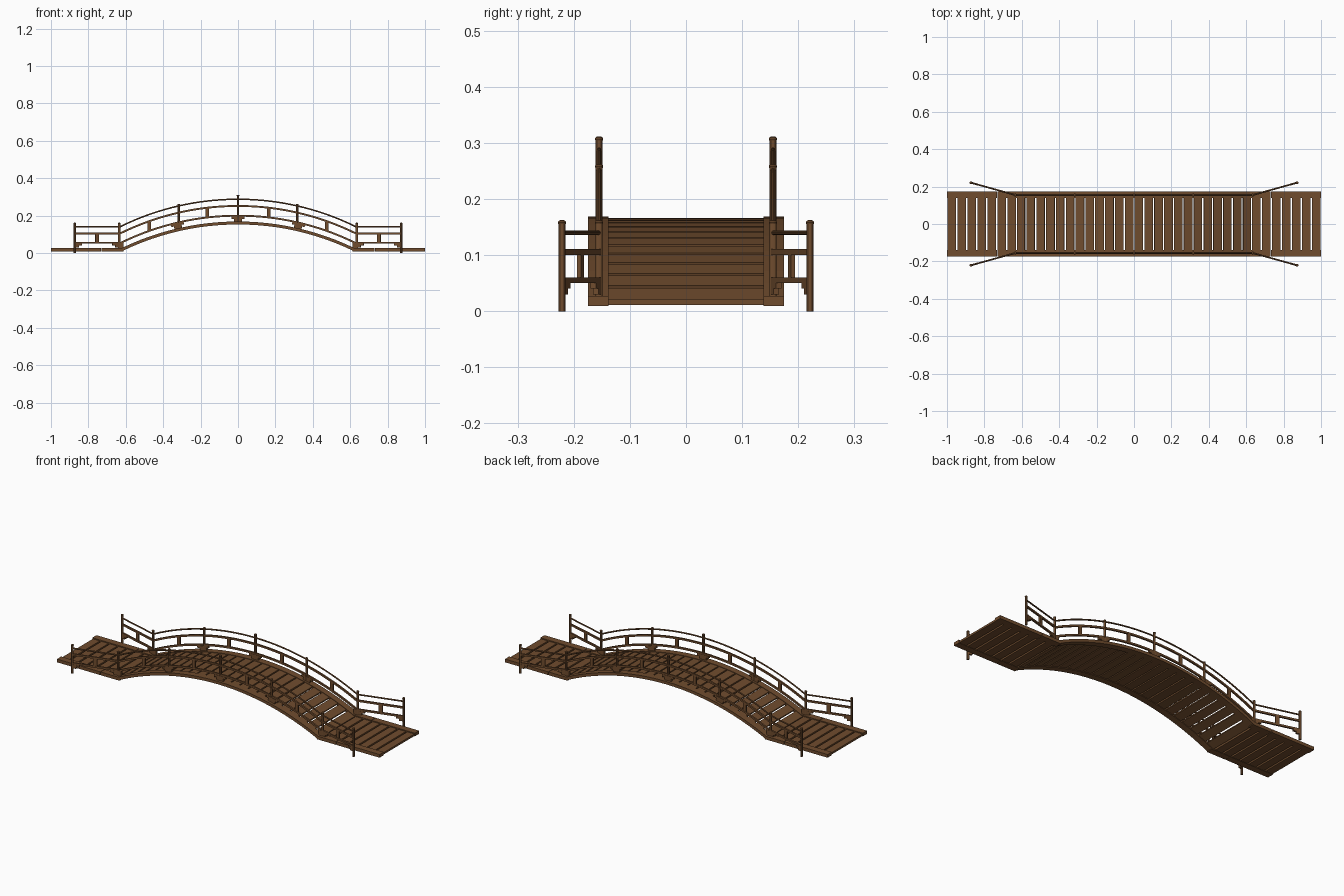
import bpy, bmesh, math
from mathutils import Vector, Matrix

if "Cube" in bpy.data.objects:
    bpy.data.objects.remove(bpy.data.objects["Cube"])

wood = bpy.data.materials.new("wood")
wood.diffuse_color = (0.16, 0.072, 0.027, 1)
wood.use_nodes = True
wood.node_tree.nodes["Principled BSDF"].inputs["Base Color"].default_value = wood.diffuse_color

HALF, RISE = 0.62, 0.142
R = (HALF ** 2 + RISE ** 2) / (2 * RISE)
POST_Y = 0.155


def drop(x):
    return R - math.sqrt(R * R - x * x)


def arc(z_mid, x0, x1, n, y):
    xs = [x0 + (x1 - x0) * i / n for i in range(n + 1)]
    return [Vector((x, y, z_mid - drop(x))) for x in xs]


def finish(bm, name, axes="", smooth=False):
    bmesh.ops.recalc_face_normals(bm, faces=bm.faces)
    me = bpy.data.meshes.new(name)
    bm.to_mesh(me)
    bm.free()
    me.materials.append(wood)
    ob = bpy.data.objects.new(name, me)
    bpy.context.collection.objects.link(ob)
    if axes:
        m = ob.modifiers.new("mirror", 'MIRROR')
        m.use_axis = ("x" in axes, "y" in axes, False)
        m.use_mirror_merge = False
    if smooth:
        bpy.context.view_layer.objects.active = ob
        ob.select_set(True)
        bpy.ops.object.shade_smooth_by_angle()
        ob.select_set(False)
    return ob


def sweep(bm, path, section):
    """Sweep a closed (side, up) section along a path, with end caps."""
    rings = []
    for i, p in enumerate(path):
        t = (path[min(i + 1, len(path) - 1)] - path[max(i - 1, 0)]).normalized()
        side = Vector((-t.y, t.x, 0)).normalized()
        up = t.cross(side)
        rings.append([bm.verts.new(p + side * a + up * b) for a, b in section])
    for r0, r1 in zip(rings, rings[1:]):
        for j in range(len(section)):
            k = (j + 1) % len(section)
            bm.faces.new((r0[j], r0[k], r1[k], r1[j]))
    bm.faces.new(rings[0])
    bm.faces.new(rings[-1])


def rect(w, h):
    return [(-w / 2, -h / 2), (w / 2, -h / 2), (w / 2, h / 2), (-w / 2, h / 2)]


def circle(r, n=10):
    return [(r * math.cos(2 * math.pi * i / n), r * math.sin(2 * math.pi * i / n)) for i in range(n)]


def box(bm, centre, size, rot=Matrix()):
    m = Matrix.Translation(centre) @ rot @ Matrix.Diagonal((*size, 1))
    bmesh.ops.create_cube(bm, size=1, matrix=m)


def tilt(x):
    return Matrix.Rotation(math.asin(x / R), 4, 'Y')


# deck planks: arched middle
bm = bmesh.new()
for i in range(24):
    x = (i - 11.5) * 0.0525
    if abs(x) < HALF:
        box(bm, (x, 0, 0.161 - drop(x)), (0.046, 0.346, 0.010), tilt(x))
finish(bm, "arch_planks")

# deck planks: flat approaches
bm = bmesh.new()
for i in range(7):
    box(bm, (0.975 - i * 0.0535, 0, 0.0165), (0.044, 0.346, 0.011))
finish(bm, "approach_planks", "x")

# side beams along the deck edges
bm = bmesh.new()
sweep(bm, arc(0.161, -HALF, HALF, 24, 0.1565), rect(0.037, 0.016))
finish(bm, "arch_side_beam", "y")
bm = bmesh.new()
for a, b in ((0.612, 0.729), (0.732, 1.0)):
    box(bm, ((a + b) / 2, 0.1565, 0.0185), (b - a, 0.037, 0.018))
finish(bm, "approach_side_beam", "xy")

# railings over the arch
for name, z, sec in (("arch_lower_rail", 0.200, rect(0.009, 0.010)),
                     ("arch_middle_rail", 0.252, rect(0.009, 0.010)),
                     ("arch_handrail", 0.288, circle(0.0042))):
    bm = bmesh.new()
    sweep(bm, arc(z, -0.635, 0.635, 32, POST_Y), sec)
    finish(bm, name, "y", "hand" in name)

# wing railings splaying outward
A, B = Vector((0.635, POST_Y, 0)), Vector((0.872, 0.221, 0))
wing_rot = Matrix.Rotation(math.atan2(B.y - A.y, B.x - A.x), 4, 'Z')
up = Vector((0, 0, 1))
for name, z, sec in (("wing_lower_rail", 0.0555, rect(0.009, 0.010)),
                     ("wing_middle_rail", 0.1055, rect(0.009, 0.010)),
                     ("wing_handrail", 0.140, circle(0.0042))):
    bm = bmesh.new()
    sweep(bm, [A + up * z, B + up * z], sec)
    finish(bm, name, "xy", "hand" in name)


# posts with rounded caps
def post(name, x, y, z0, z1, axes):
    bm = bmesh.new()
    c = circle(0.0065, 12)
    lower = [bm.verts.new((x + a, y + b, z0)) for a, b in c]
    upper = [bm.verts.new((x + a, y + b, z1 - 0.007)) for a, b in c]
    for j in range(12):
        k = (j + 1) % 12
        bm.faces.new((lower[j], lower[k], upper[k], upper[j]))
    bm.faces.new(lower)
    bm.faces.new(upper)
    cap = Matrix.Translation((x, y, z1 - 0.005)) @ Matrix.Diagonal((1, 1, 0.65, 1))
    bmesh.ops.create_uvsphere(bm, u_segments=12, v_segments=6, radius=0.0076, matrix=cap)
    finish(bm, name, axes, True)


post("centre_post", 0, POST_Y, 0.160, 0.312, "y")
post("arch_post", 0.317, POST_Y, 0.122, 0.263, "xy")
post("arch_end_post", A.x, A.y, 0.015, 0.163, "xy")
post("wing_end_post", B.x, B.y, 0.0, 0.163, "xy")

# short struts between the lower and middle rails
bm = bmesh.new()
for x in (0.165, 0.475):
    box(bm, (x, POST_Y, 0.226 - drop(x)), (0.018, 0.008, 0.046))
box(bm, (A + B) / 2 + up * 0.0805, (0.02, 0.008, 0.042), wing_rot)
finish(bm, "rail_strut", "xy")


# stepped brackets below the lower rail
def bracket(bm, x):
    base = Vector((x, POST_Y, 0.161 - drop(x)))
    normal = tilt(x).to_3x3() @ up
    for h, w, t in ((0.028, 0.070, 0.012), (0.014, 0.042, 0.018)):
        box(bm, base + normal * h, (w, 0.012, t), tilt(x))


bm = bmesh.new()
bracket(bm, 0)
finish(bm, "centre_bracket", "y")
bm = bmesh.new()
bracket(bm, 0.317)
d = (B - A).normalized()
for p, s in ((A, 1), (B, -1)):
    for z, w, t in ((0.0455, 0.038, 0.010), (0.0355, 0.022, 0.012)):
        box(bm, p + d * s * w / 2 + up * z, (w, 0.010, t), wing_rot)
# foot of the end post on the arch side
box(bm, (0.624, POST_Y, 0.042), (0.022, 0.012, 0.03))
finish(bm, "rail_bracket", "xy")
